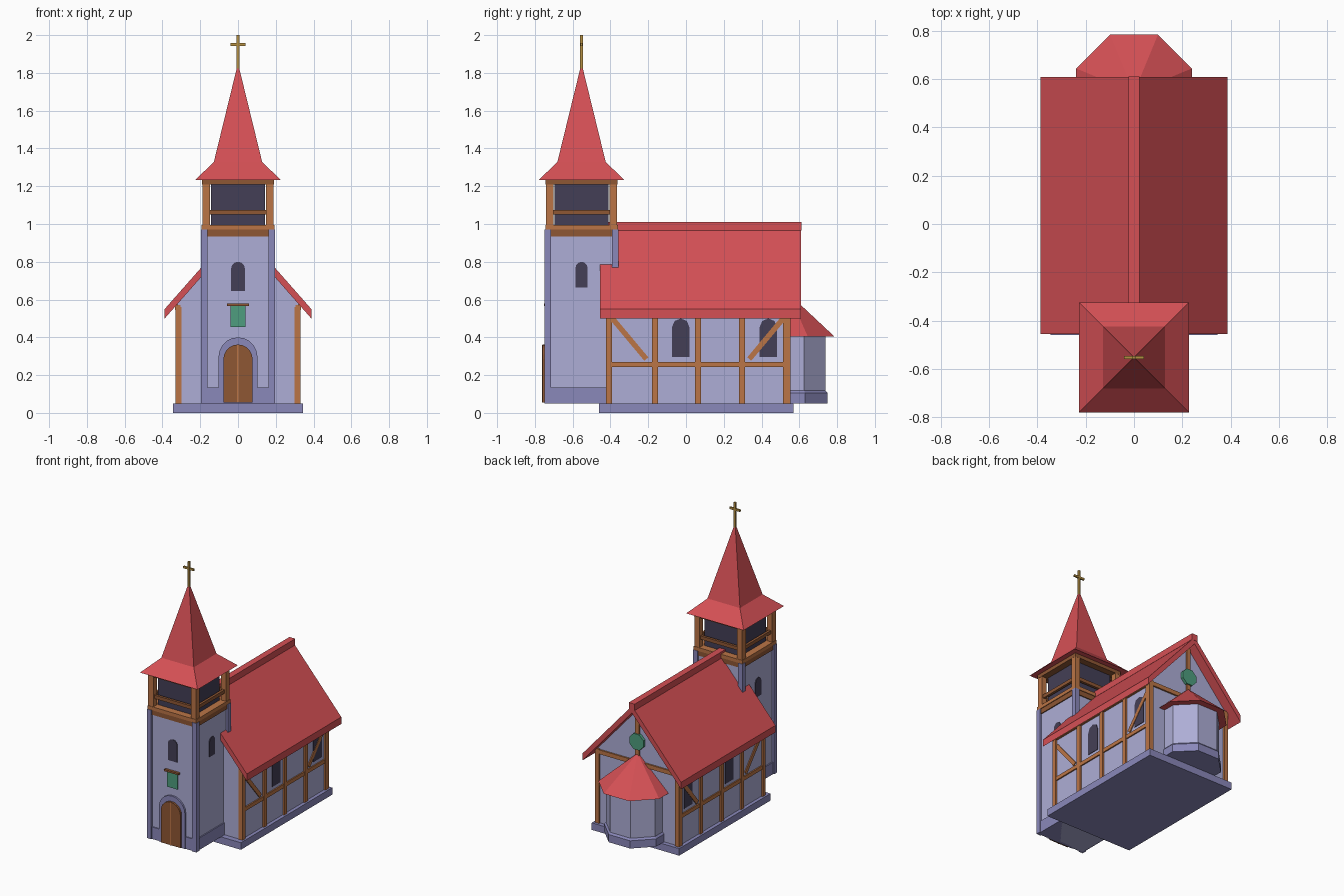
import bpy, bmesh, math

if "Cube" in bpy.data.objects:
    bpy.data.objects.remove(bpy.data.objects["Cube"])


def material(name, r, g, b):
    m = bpy.data.materials.new(name)
    m.diffuse_color = [(c / 255 / 12.92 if c < 11 else ((c / 255 + 0.055) / 1.055) ** 2.4)
                       for c in (r, g, b)] + [1]
    m.use_nodes = True
    m.node_tree.nodes["Principled BSDF"].inputs["Base Color"].default_value = m.diffuse_color
    return m


PLASTER = material("lilac plaster", 174, 174, 214)
STONE = material("purple stone", 138, 136, 186)
ROOF = material("red tile", 213, 80, 85)
TIMBER = material("orange timber", 187, 117, 70)
BROWN = material("brown wood", 143, 87, 52)
DARK = material("dark opening", 68, 63, 86)
GREEN = material("green glass", 78, 158, 126)
GOLD = material("gold", 180, 142, 66)


def finish(name, bm, mat):
    bmesh.ops.recalc_face_normals(bm, faces=bm.faces[:])
    me = bpy.data.meshes.new(name)
    bm.to_mesh(me)
    bm.free()
    me.materials.append(mat)
    ob = bpy.data.objects.new(name, me)
    bpy.context.collection.objects.link(ob)
    return ob


def loft(name, rings, mat):
    """Skin rings of 3D points and cap both ends."""
    bm = bmesh.new()
    vs = [[bm.verts.new(p) for p in ring] for ring in rings]
    n = len(vs[0])
    for lo, hi in zip(vs, vs[1:]):
        for i in range(n):
            j = (i + 1) % n
            bm.faces.new((lo[i], lo[j], hi[j], hi[i]))
    bm.faces.new(vs[0])
    bm.faces.new(vs[-1])
    bmesh.ops.remove_doubles(bm, verts=bm.verts[:], dist=0.0005)
    return finish(name, bm, mat)


def prism(name, pts, axis, a, b, mat):
    """Extrude a 2D profile along an axis from a to b."""
    put = {'x': lambda p, d: (d, p[0], p[1]),
           'y': lambda p, d: (p[0], d, p[1]),
           'z': lambda p, d: (p[0], p[1], d)}[axis]
    return loft(name, [[put(p, d) for p in pts] for d in (a, b)], mat)


def box(name, x0, x1, y0, y1, z0, z1, mat):
    return prism(name, [(x0, y0), (x1, y0), (x1, y1), (x0, y1)], 'z', z0, z1, mat)


def arch(c, r, z0, top, seg):
    """Round-headed outline around centre c."""
    pts = [(c - r, z0), (c + r, z0)]
    for i in range(seg + 1):
        t = math.pi * i / seg
        pts.append((c + r * math.cos(t), top - r + r * math.sin(t)))
    return pts


def square(h, z):
    return [(sx * h, TY + sy * h, z) for sx, sy in ((-1, -1), (1, -1), (1, 1), (-1, 1))]


def octagon(apothem, z):
    r = apothem / math.cos(math.pi / 8)
    return [(r * math.cos(math.pi * (i + .5) / 4), AY + r * math.sin(math.pi * (i + .5) / 4), z)
            for i in range(-1, 5)]


TY, AY = -0.553, 0.545      # tower centre, apse centre
SIDES = ((1, "right"), (-1, "left"))

# Nave: plinth, walls with gables, roof and ridge
box("plinth", -.345, .345, -.46, .57, 0, .05, STONE)
prism("nave_walls", [(-.32, .05), (.32, .05), (.32, .578), (0, .94), (-.32, .578)],
      'y', -.42, .54, PLASTER)
prism("nave_roof", [(-.388, .50), (0, .94), (.388, .50), (.388, .55), (0, .99), (-.388, .55)],
      'y', -.455, .61, ROOF)
box("ridge_cap", -.023, .023, -.44, .612, .965, 1.01, ROOF)

# Timber framing and windows on the long walls
for s, side in SIDES:
    for i, y in enumerate((-.408, -.165, .064, .296, .529)):
        box(f"wall_post_{side}_{i}", s * .30, s * .332, y - .016, y + .016, .05, .56, TIMBER)
    box(f"wall_rail_{side}", s * .31, s * .329, -.42, .54, .243, .27, TIMBER)
    box(f"wall_plate_{side}", s * .305, s * .334, -.424, .545, .545, .572, TIMBER)
    for i, (ya, yb) in enumerate(((-.39, -.21), (.515, .335))):
        za, zb = .50, .285
        length = math.hypot(yb - ya, zb - za)
        ny, nz = -(zb - za) / length * .014, (yb - ya) / length * .014
        prism(f"brace_{side}_{i}", [(ya + ny, za + nz), (yb + ny, zb + nz),
              (yb - ny, zb - nz), (ya - ny, za - nz)], 'x', s * .31, s * .327, TIMBER)
    for i, y in enumerate((-.028, .436)):
        prism(f"nave_window_{side}_{i}", arch(y, .046, .295, .50, 4),
              'x', s * .315, s * .324, DARK)
    # Back corner post
    box(f"back_post_{side}", s * .30, s * .331, .53, .552, .05, .58, TIMBER)

# Back gable timbers and round window
box("gable_beam", -.32, .32, .53, .551, .545, .575, TIMBER)
box("gable_post", -.015, .015, .53, .552, .56, .935, TIMBER)
prism("gable_window", [(.06 * math.cos(math.pi * (i + .5) / 4),
      .715 + .06 * math.sin(math.pi * (i + .5) / 4)) for i in range(8)],
      'y', .538, .56, GREEN)

# Half-octagon apse
loft("apse_wall", [octagon(.194, .06), octagon(.194, .42)], PLASTER)
loft("apse_base", [octagon(.205, .05), octagon(.205, .105), octagon(.194, .118)], STONE)
loft("apse_roof", [octagon(.24, .405), octagon(.0003, .63)], ROOF)

# Tower shaft, base band and corner pilasters
loft("tower_walls", [square(.18, .05), square(.18, .95)], PLASTER)
loft("tower_base", [square(.188, .05), square(.188, .135)], STONE)
for sx, side in SIDES:
    for sy, end in ((-1, "front"), (1, "back")):
        cx, cy = sx * .178, TY + sy * .178
        box(f"pilaster_{end}_{side}", cx - .017, cx + .017, cy - .017, cy + .017,
            .05, .97, STONE)
        # Belfry corner post
        px, py = sx * .169, TY + sy * .169
        box(f"belfry_post_{end}_{side}", px - .02, px + .02, py - .02, py + .02,
            .99, 1.215, TIMBER)

# Entrance, sign and tower windows
FY = TY - .18
prism("door_surround", arch(0, .103, .05, .40, 10), 'y', FY - .012, FY + .01, STONE)
prism("door", arch(0, .077, .055, .362, 10), 'y', FY - .026, FY, BROWN)
box("door_strip", -.004, .004, FY - .03, FY - .02, .055, .36, TIMBER)
box("sign", -.041, .041, FY - .008, FY + .005, .455, .567, GREEN)
box("sign_header", -.057, .057, FY - .018, FY + .005, .565, .578, BROWN)
prism("tower_window_front", arch(0, .037, .645, .80, 6), 'y', FY - .005, FY + .004, DARK)
for s, side in SIDES:
    prism(f"tower_window_{side}", arch(TY, .032, .665, .80, 6),
          'x', s * .176, s * .185, DARK)

# Belfry: sill beams, dark chamber, rails and top beams
loft("belfry_lower_beam", [square(.187, .935), square(.187, .972)], BROWN)
loft("belfry_sill", [square(.192, .97), square(.192, .995)], TIMBER)
loft("belfry_chamber", [square(.143, .98), square(.143, 1.22)], DARK)
for s, side in SIDES:
    box(f"belfry_rail_{side}", s * .16, s * .178, TY - .16, TY + .16, 1.05, 1.075, BROWN)
    end = "front" if s < 0 else "back"
    box(f"belfry_rail_{end}", -.16, .16, TY + s * .16, TY + s * .178, 1.05, 1.075, BROWN)
loft("belfry_top_beam", [square(.19, 1.208), square(.19, 1.24)], BROWN)

# Flared spire and cross
loft("spire", [square(.227, 1.233), square(.128, 1.328), square(.0003, 1.85)], ROOF)
box("cross_upright", -.007, .007, TY - .007, TY + .007, 1.82, 2.0, GOLD)
box("cross_arm", -.041, .041, TY - .006, TY + .006, 1.943, 1.957, GOLD)
